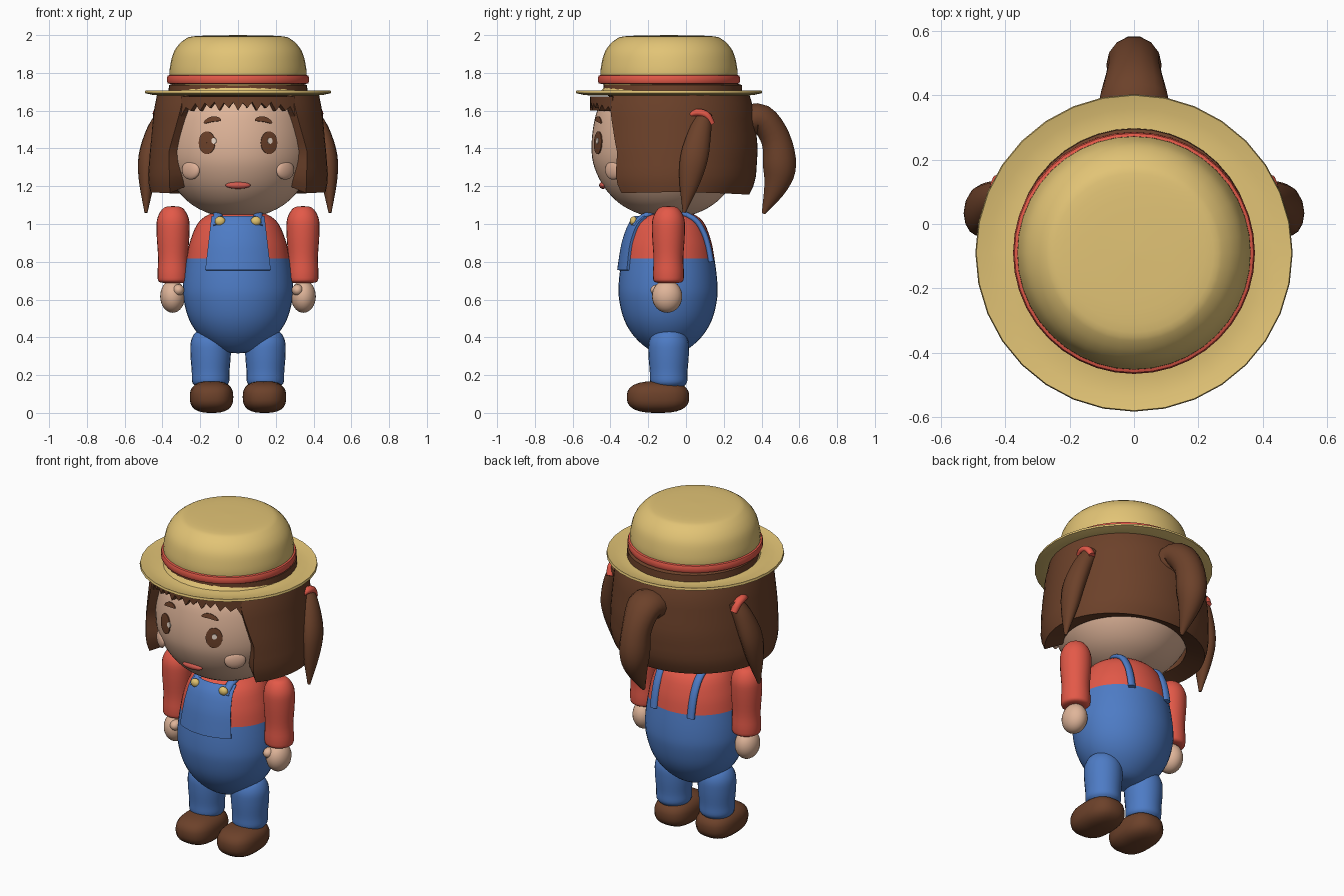
import bpy, bmesh, math
from mathutils import Vector

cube = bpy.data.objects.get("Cube")
if cube:
    bpy.data.objects.remove(cube, do_unlink=True)


def material(name, r, g, b):
    m = bpy.data.materials.new(name)
    m.use_nodes = True
    m.diffuse_color = (r, g, b, 1)
    bsdf = next(n for n in m.node_tree.nodes if n.type == 'BSDF_PRINCIPLED')
    bsdf.inputs["Base Color"].default_value = (r, g, b, 1)
    bsdf.inputs["Roughness"].default_value = 0.8
    return m


STRAW = material("straw", .76, .55, .18)
RED = material("red_cloth", .77, .10, .065)
BLUE = material("blue_denim", .075, .20, .56)
BROWN = material("brown_hair", .15, .053, .023)
SKIN = material("skin", .74, .46, .32)
CHEEK = material("cheek_pink", .74, .44, .31)
LIP = material("lip_red", .62, .10, .075)
GOLD = material("button_gold", .76, .55, .16)
SHINE = material("eye_shine", .80, .66, .56)


def make(name, bm, mat, thickness=0):
    bmesh.ops.recalc_face_normals(bm, faces=bm.faces)
    me = bpy.data.meshes.new(name)
    bm.to_mesh(me)
    bm.free()
    me.materials.append(mat)
    ob = bpy.data.objects.new(name, me)
    bpy.context.collection.objects.link(ob)
    bpy.ops.object.select_all(action='DESELECT')
    ob.select_set(True)
    bpy.context.view_layer.objects.active = ob
    if thickness:
        mod = ob.modifiers.new("thickness", 'SOLIDIFY')
        mod.thickness, mod.offset = thickness, 0
        bpy.ops.object.modifier_apply(modifier=mod.name)
    bpy.ops.object.shade_smooth_by_angle(angle=math.radians(45))
    return ob


def smooth(points, n=4):
    """Catmull-Rom resampling that keeps the given points."""
    p = [Vector(q) for q in points]
    p = [2 * p[0] - p[1]] + p + [2 * p[-1] - p[-2]]
    out = []
    for a, b, c, d in zip(p, p[1:], p[2:], p[3:]):
        for k in range(n):
            t = k / n
            out.append(b + (c - a) * t / 2 + (a - b * 2.5 + c * 2 - d / 2) * t * t
                       + (b * 3 - a - c * 3 + d) * t ** 3 / 2)
    return out + [p[-2]]


def lerp_at(rows, z):
    """Interpolate the first column of (value, z) rows at height z."""
    rows = sorted(rows, key=lambda q: q[1])
    for a, b in zip(rows, rows[1:]):
        if a[1] <= z <= b[1]:
            return a[0] + (b[0] - a[0]) * (z - a[1]) / max(b[1] - a[1], 1e-6)
    return rows[0][0] if z < rows[0][1] else rows[-1][0]


def grid(rows, closed=False, caps=False):
    """Skin a list of equally long point rows."""
    bm = bmesh.new()
    vs = [[bm.verts.new(p) for p in row] for row in rows]
    n = len(vs[0])
    for a, b in zip(vs, vs[1:]):
        for i in range(n if closed else n - 1):
            j = (i + 1) % n
            bm.faces.new((a[i], a[j], b[j], b[i]))
    if caps:
        bm.faces.new(vs[0])
        bm.faces.new(vs[-1])
    return bm


def lathe(name, profile, mat, x=0, y=0, flat=1, seg=40, thickness=0):
    rows = []
    for r, z in profile:
        r = max(r, .002)
        rows.append([(x + r * math.cos(a), y + flat * r * math.sin(a), z)
                     for a in (math.tau * i / seg for i in range(seg))])
    return make(name, grid(rows, True, not thickness), mat, thickness)


def tube(name, path, mat, seg=14):
    """Path points are (x, y, z, x radius, depth radius)."""
    pts = smooth([p[:3] for p in path])
    rad = smooth([p[3:] + (0,) for p in path])
    rows = []
    for i, p in enumerate(pts):
        t = (pts[min(i + 1, len(pts) - 1)] - pts[max(i - 1, 0)]).normalized()
        u = (Vector((1, 0, 0)) - t * t.x).normalized()
        v = t.cross(u)
        rows.append([p + u * math.cos(a) * rad[i].x + v * math.sin(a) * rad[i].y
                     for a in (math.tau * k / seg for k in range(seg))])
    return make(name, grid(rows, True, True), mat)


def blob(name, loc, size, mat, power=2, turn=0):
    """Rounded solid; a higher power is boxier."""
    bm = bmesh.new()
    bmesh.ops.create_uvsphere(bm, u_segments=24, v_segments=16, radius=1)
    for v in bm.verts:
        v.co /= sum(abs(c) ** power for c in v.co) ** (1 / power)
        v.co = Vector(c * s for c, s in zip(v.co, size))
    ob = make(name, bm, mat)
    ob.location, ob.rotation_euler.z = loc, turn
    return ob


# Head
HEAD_Y = -.1
head_profile = smooth([(0, 1.03), (.12, 1.045), (.24, 1.1), (.33, 1.19), (.385, 1.3), (.4, 1.4),
                       (.39, 1.52), (.36, 1.62), (.29, 1.67), (0, 1.7)])
lathe("head", head_profile, SKIN, y=HEAD_Y, seg=56)


def on_head(x, z):
    r = lerp_at(head_profile, z)
    return HEAD_Y - math.sqrt(max(r * r - x * x, 0)), math.asin(x / r)


def face_plate(name, cx, cz, w, h, mat, lift, arch=0, tilt=0):
    rows = []
    for k in range(6):
        f = max(k / 5, .01)
        row = []
        for a in (math.tau * i / 24 for i in range(24)):
            u = f * math.cos(a)
            x, z = cx + w * u, cz + h * f * math.sin(a) - arch * u * u + tilt * u
            row.append((x, on_head(x, z)[0] - lift, z))
        rows.append(row)
    make(name, grid(rows, True), mat, .006)


# Face details
for s, side in ((1, "left"), (-1, "right")):
    face_plate(side + "_eye", s * .164, 1.43, .043, .06, BROWN, .004)
    face_plate(side + "_eye_shine", s * .148 + .021, 1.44, .013, .016, SHINE, .008)
    face_plate(side + "_eyebrow", s * .135, 1.555, .046, .014, BROWN, .006, .012, -s * .008)
    y, turn = on_head(s * .25, 1.285)
    blob(side + "_cheek", (s * .25, y, 1.285), (.06, .022, .05), CHEEK, turn=turn)
blob("mouth", (0, on_head(0, 1.205)[0], 1.205), (.066, .02, .019), LIP)

# Thick hair shell, open at the face
HAIR_Y, HAIR_TOP, HAIR_LOW, THICK = -.08, 1.675, 1.18, .11
hair_rx = [(.43, HAIR_TOP), (.445, 1.6), (.465, 1.4), (.478, 1.24), (.465, HAIR_LOW)]
hair_ry = [(.415, HAIR_TOP), (.44, 1.6), (.46, 1.4), (.45, 1.24), (.42, HAIR_LOW)]
face_edge = [(.25, HAIR_TOP), (.265, 1.6), (.322, 1.38), (.32, HAIR_LOW)]
rows = []
for k in range(13):
    z = HAIR_LOW + (HAIR_TOP - HAIR_LOW) * k / 12
    rx, ry = lerp_at(hair_rx, z) - THICK / 2, lerp_at(hair_ry, z) - THICK / 2
    limit = math.pi - math.asin(lerp_at(face_edge, z) / rx)
    rows.append([(rx * math.sin(a), HAIR_Y + ry * math.cos(a), z)
                 for a in (limit * (i / 24 - 1) for i in range(49))])
make("hair_shell", grid(rows), BROWN, THICK)

# Jagged fringe
rows = []
for k in range(5):
    row = []
    for i in range(25):
        x = .29 * (i / 12 - 1)
        low = (1.6, 1.64, 1.615, 1.645)[i % 4] - .3 * max(abs(x) - .19, 0)
        z = low + (HAIR_TOP - low) * k / 4
        row.append((x, HAIR_Y - .41 * math.sqrt(1 - (x / .42) ** 2), z))
    rows.append(row)
make("fringe", grid(rows), BROWN, .035)
lathe("hair_crown", [(.3, 1.66), (.368, 1.69), (.366, 1.735), (.3, 1.76)], BROWN, y=-.07)

# Hanging tails of hair with ties
tube("back_tail", [(0, .31, 1.54, .12, .09), (0, .40, 1.555, .105, .08), (0, .475, 1.45, .085, .08),
                   (0, .495, 1.31, .085, .09), (0, .475, 1.2, .06, .065), (0, .41, 1.055, .01, .01)], BROWN)
for s, side in ((1, "left"), (-1, "right")):
    tube(side + "_tail", [(s * .39, .10, 1.58, .04, .04), (s * .435, .075, 1.49, .05, .06),
                          (s * .473, .045, 1.36, .053, .075), (s * .483, .02, 1.23, .042, .058),
                          (s * .487, -.01, 1.06, .008, .008)], BROWN)
    tube(side + "_hair_tie", [(s * .415, .025, 1.58, .02, .015), (s * .425, .065, 1.59, .025, .02),
                              (s * .425, .11, 1.575, .025, .02), (s * .42, .14, 1.53, .02, .015)], RED)

# Hat
HAT_Y = -.09
lathe("hat_crown", smooth([(.34, 1.72), (.362, 1.78), (.357, 1.85), (.335, 1.92),
                           (.285, 1.975), (.22, 1.995), (0, 2)]), STRAW, y=HAT_Y)
lathe("hat_band", smooth([(.34, 1.74), (.372, 1.745), (.376, 1.765), (.372, 1.785), (.345, 1.792)], 2),
      RED, y=HAT_Y)
lathe("hat_brim", [(.492, 1.7), (.45, 1.69), (.4, 1.686), (.36, 1.692), (.335, 1.725)],
      STRAW, y=HAT_Y, seg=32, thickness=.014)

# Torso: overalls below the waistline, shirt above
TORSO_Y, FLAT, WAIST = -.095, .9, .817
torso_profile = smooth([(0, .315), (.1, .33), (.195, .4), (.257, .49), (.288, .6), (.29, .69),
                        (.273, WAIST), (.25, .92), (.2, 1.02), (.1, 1.07), (0, 1.075)])
torso = lathe("torso", torso_profile, BLUE, y=TORSO_Y, flat=FLAT)
torso.data.materials.append(RED)
for p in torso.data.polygons:
    p.material_index = int(p.center.z > WAIST)


def on_torso(x, z, direction, lift):
    r = lerp_at(torso_profile, z)
    return TORSO_Y + direction * (FLAT * math.sqrt(max(r * r - x * x, 0)) + lift)


# Bib
rows = []
for k in range(11):
    z = .755 + .28 * k / 10
    w = .168 - .033 * k / 10
    rows.append([(w * u, on_torso(w * u, z, -1, .004), z) for u in (i / 8 - 1 for i in range(17))])
make("bib", grid(rows), BLUE, .022)

# Straps, buttons, arms, hands, legs and shoes
for s, side in ((1, "left"), (-1, "right")):
    strap = [(s * .105, on_torso(.105, z, -1, .004), z) for z in (.99, 1.04)]
    strap += [(s * .115, TORSO_Y, 1.075)]
    strap += [(s * .125, on_torso(.125, z, 1, .006), z) for z in (1.03, .96, .88, .8)]
    tube(side + "_strap", [p + (.024, .016) for p in strap], BLUE)
    blob(side + "_button", (s * .095, on_torso(.095, 1.015, -1, .02), 1.015), (.028, .02, .025), GOLD)
    lathe(side + "_sleeve", smooth([(0, 1.095), (.05, 1.085), (.083, 1.03), (.087, .95), (.079, .82),
                                    (.082, .73), (.07, .692), (0, .69)]), RED, x=s * .344, y=-.093, seg=24)
    blob(side + "_hand", (s * .346, -.1, .617), (.066, .08, .087), SKIN)
    blob(side + "_thumb", (s * .315, -.15, .65), (.03, .038, .03), SKIN)
    lathe(side + "_leg", smooth([(.02, .443), (.075, .43), (.104, .38), (.107, .31), (.1, .22),
                                 (.098, .165), (.08, .14)]), BLUE, x=s * .145, y=-.092, seg=24)
    blob(side + "_shoe", (s * .14, -.148, .084), (.115, .165, .084), BROWN, power=2.7)
